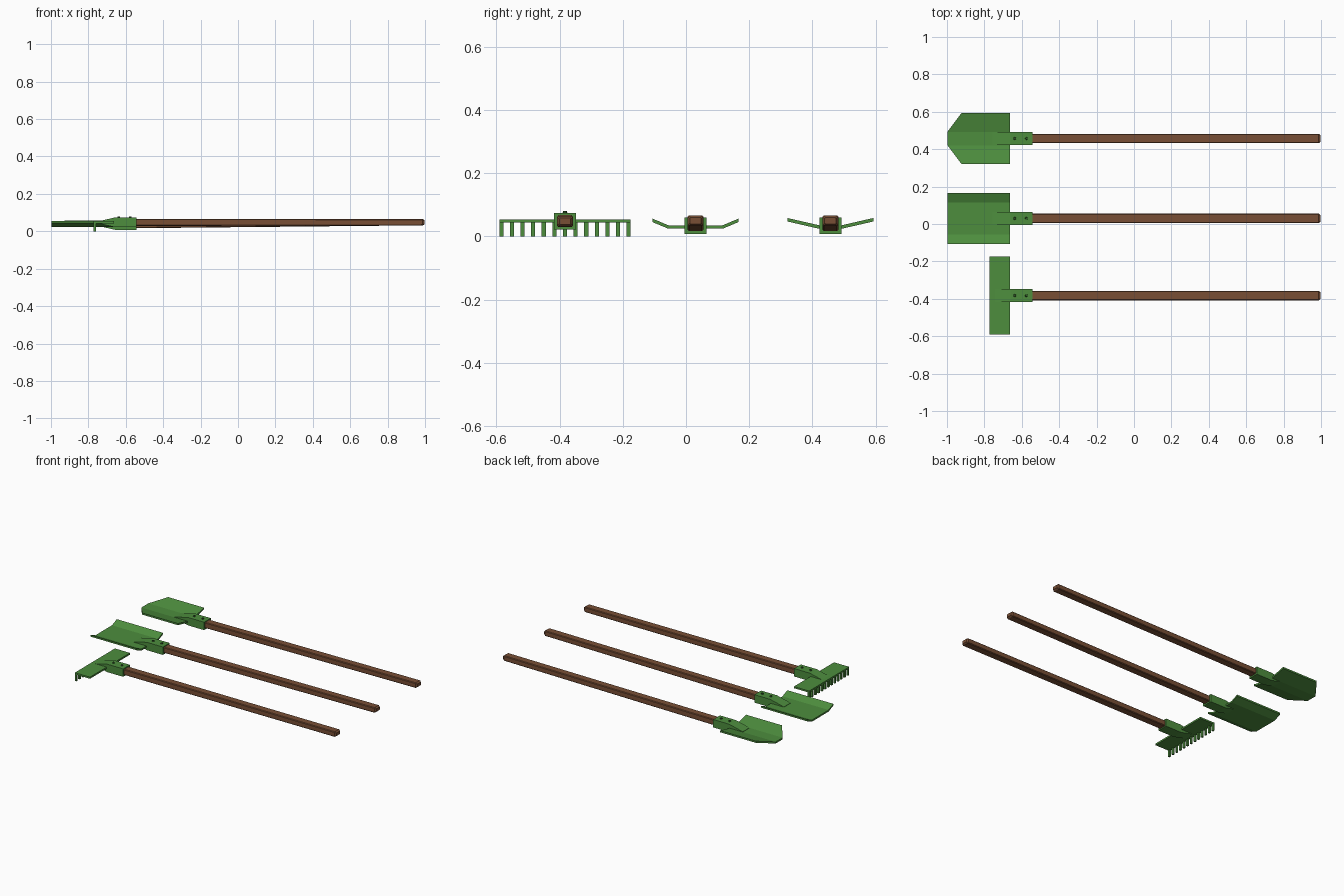
import bpy, bmesh
from mathutils import Vector

if "Cube" in bpy.data.objects:
    bpy.data.objects.remove(bpy.data.objects["Cube"])


def material(name, rgb):
    m = bpy.data.materials.new(name)
    m.diffuse_color = (*rgb, 1)
    m.use_nodes = True
    m.node_tree.nodes["Principled BSDF"].inputs["Base Color"].default_value = m.diffuse_color
    return m


GREEN = material("green_metal", (0.075, 0.27, 0.048))
BROWN = material("brown_wood", (0.19, 0.078, 0.036))
DARK = material("dark_rivet", (0.03, 0.10, 0.02))


def finish(bm, name, mat):
    bmesh.ops.recalc_face_normals(bm, faces=bm.faces)
    me = bpy.data.meshes.new(name)
    bm.to_mesh(me)
    bm.free()
    me.materials.append(mat)
    ob = bpy.data.objects.new(name, me)
    bpy.context.collection.objects.link(ob)
    return ob


def loft(bm, rings):
    """Skin equal-length closed rings and cap both ends."""
    loops = [[bm.verts.new(p) for p in ring] for ring in rings]
    n = len(loops[0])
    for a, b in zip(loops, loops[1:]):
        for i in range(n):
            j = (i + 1) % n
            bm.faces.new((a[i], a[j], b[j], b[i]))
    bm.faces.new(loops[0])
    bm.faces.new(loops[-1])


def rect(x, y, hw, z0, z1):
    return [(x, y - hw, z0), (x, y + hw, z0), (x, y + hw, z1), (x, y - hw, z1)]


def octagon(x, y, z, hw, hh, c):
    return [(x, y + a, z + b) for a, b in
            ((-hw + c, -hh), (hw - c, -hh), (hw, -hh + c), (hw, hh - c),
             (hw - c, hh), (-hw + c, hh), (-hw, hh - c), (-hw, -hh + c))]


# Wooden handle, chamfered along its edges and at the free end
def handle(name, y, z_socket, z_end):
    bm = bmesh.new()
    loft(bm, [octagon(-0.60, y, z_socket, 0.025, 0.019, 0.004),
              octagon(0.985, y, z_end, 0.025, 0.017, 0.004),
              octagon(0.995, y, z_end, 0.018, 0.010, 0.003)])
    finish(bm, name + "_handle", BROWN)


# Socket with a wedge tang running into the blade, plus rivets
def socket(name, y, zc):
    bm = bmesh.new()
    h = 0.026
    loft(bm, [rect(-0.76, y, 0.035, zc - 0.003, zc + 0.003),
              rect(-0.66, y, 0.035, zc - h, zc + h),
              rect(-0.545, y, 0.035, zc - h, zc + h)])
    finish(bm, name + "_socket", GREEN)
    bm = bmesh.new()
    for x in (-0.64, -0.578):
        r = bmesh.ops.create_cone(bm, cap_ends=True, segments=8, radius1=0.008,
                                  radius2=0.006, depth=0.008)
        bmesh.ops.translate(bm, verts=r["verts"], vec=Vector((x, y, zc + h + 0.002)))
    finish(bm, name + "_rivets", DARK)


# Folded sheet blade: columns of (y offset, tip x, z), back edge shared
def blade(name, y, columns, t=0.011):
    bm = bmesh.new()
    loft(bm, [[(-0.665, y + d, z), (tip, y + d, z),
               (tip, y + d, z + t), (-0.665, y + d, z + t)]
              for d, tip, z in columns])
    finish(bm, name + "_blade", GREEN)


def mirrored(half):
    return [(-d, x, z) for d, x, z in half] + [(d, x, z) for d, x, z in reversed(half)]


# Pointed shovel and flat shovel
blade("pointed_shovel", 0.457, mirrored([(0.136, -0.925, 0.047), (0.036, -1.0, 0.024)]))
blade("flat_shovel", 0.030, mirrored([(0.136, -1.0, 0.045), (0.086, -1.0, 0.024)]))
for name, y in (("pointed_shovel", 0.457), ("flat_shovel", 0.030)):
    socket(name, y, 0.034)
    handle(name, y, 0.035, 0.049)

# Rake
RY = -0.383
socket("rake", RY, 0.048)
handle("rake", RY, 0.048, 0.048)
blade("rake", RY, mirrored([(0.208, -0.775, 0.043)]))
bm = bmesh.new()
count = 13
for i in range(count):
    y = RY - 0.2015 + 0.403 * i / (count - 1)
    loft(bm, [rect(-0.775, y, 0.0065, 0, 0.05), rect(-0.763, y, 0.0065, 0, 0.05)])
finish(bm, "rake_teeth", GREEN)

# Centre the whole set exactly on x
for ob in bpy.data.objects:
    ob.location.x += 0.0025
